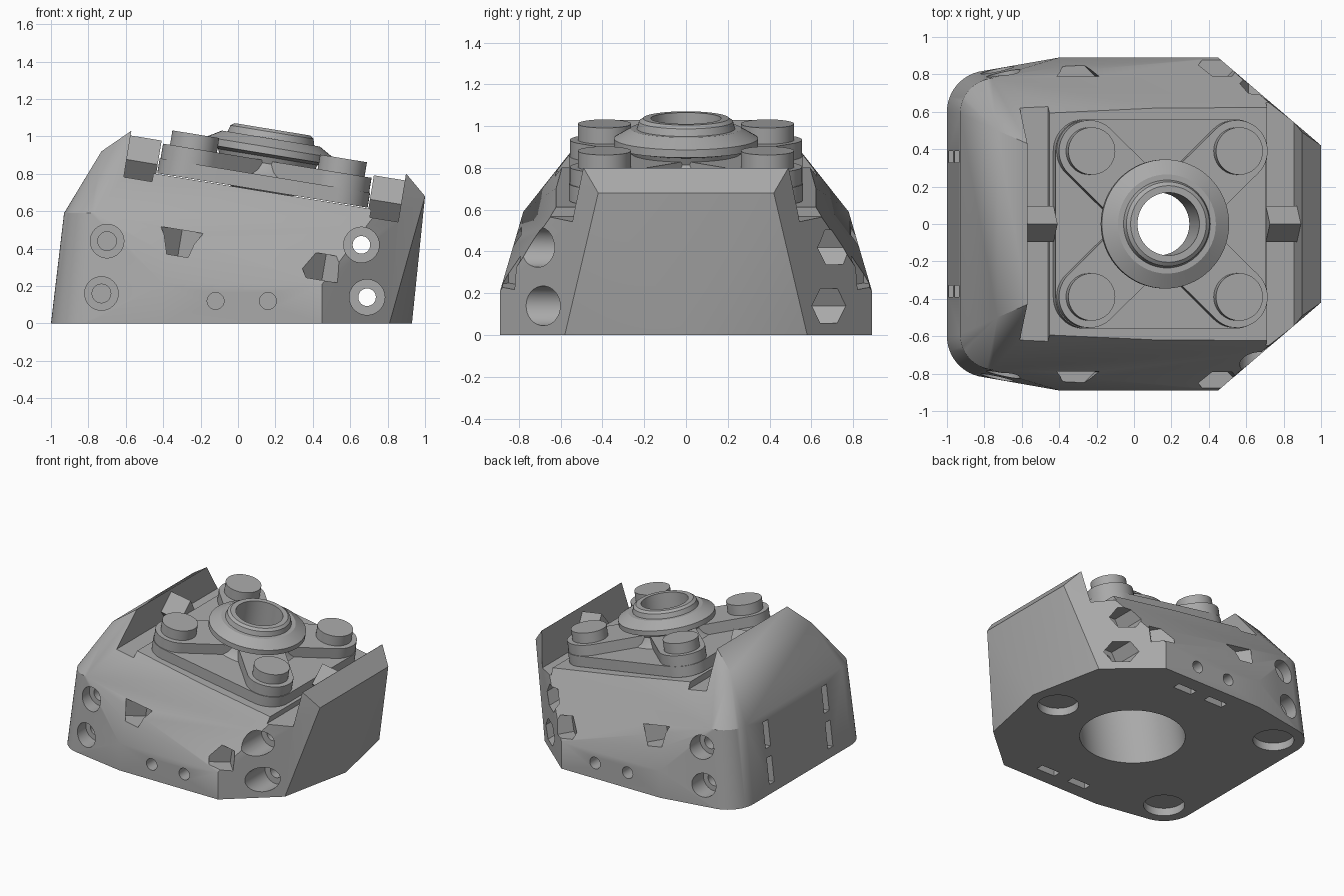
import bpy, bmesh, math
from mathutils import Matrix, Vector

old = bpy.data.objects.get("Cube")
if old:
    bpy.data.objects.remove(old)

grey = bpy.data.materials.new("plain grey")
grey.use_nodes = True
grey.diffuse_color = (0.4, 0.4, 0.4, 1)
grey.node_tree.nodes["Principled BSDF"].inputs["Base Color"].default_value = (0.4, 0.4, 0.4, 1)

# Frame of the tilted mounting bay: its floor is local z = 0
TILT = Matrix.Translation((0.13, 0, 0.707)) @ Matrix.Rotation(math.radians(9.3), 4, 'Y')
SIDES = (-1, 1)


def finish(name, bm, matrix=Matrix()):
    bmesh.ops.transform(bm, matrix=matrix, verts=bm.verts)
    bmesh.ops.recalc_face_normals(bm, faces=bm.faces)
    mesh = bpy.data.meshes.new(name)
    bm.to_mesh(mesh)
    bm.free()
    mesh.materials.append(grey)
    ob = bpy.data.objects.new(name, mesh)
    bpy.context.scene.collection.objects.link(ob)
    return ob


def hull(name, points, matrix=Matrix()):
    bm = bmesh.new()
    for p in points:
        bm.verts.new(p)
    bmesh.ops.convex_hull(bm, input=bm.verts)
    loose = [v for v in bm.verts if not v.link_faces]
    bmesh.ops.delete(bm, geom=loose, context='VERTS')
    bmesh.ops.dissolve_limit(bm, angle_limit=0.01, verts=bm.verts, edges=bm.edges)
    return finish(name, bm, matrix)


def disc(x, y, r, z0, z1, n=48):
    turn = math.tau / n
    return [(x + r * math.cos(i * turn), y + r * math.sin(i * turn), z)
            for i in range(n) for z in (z0, z1)]


def box(name, lo, hi, matrix=Matrix()):
    return hull(name, [(x, y, z) for x in (lo[0], hi[0])
                       for y in (lo[1], hi[1]) for z in (lo[2], hi[2])], matrix)


def side_bore(x, z, y0, y1, r, n=32):
    """Cylinder lying along y."""
    m = Matrix.Translation((x, 0, z)) @ Matrix.Rotation(math.pi / 2, 4, 'X')
    return hull("cutter", disc(0, 0, r, -y0, -y1, n), m)


def cut(target, cutters):
    bpy.context.view_layer.objects.active = target
    for c in cutters:
        mod = target.modifiers.new("cut", 'BOOLEAN')
        mod.operation = 'DIFFERENCE'
        mod.solver = 'EXACT'
        mod.object = c
        bpy.ops.object.modifier_apply(modifier=mod.name)
        bpy.data.objects.remove(c)


def smooth(ob):
    bpy.ops.object.select_all(action='DESELECT')
    ob.select_set(True)
    bpy.context.view_layer.objects.active = ob
    bpy.ops.object.shade_smooth_by_angle(angle=math.radians(28))


# Faceted housing with rounded rear corners
shell = [(0.93, 0, 0)]
for s in SIDES:
    shell += [(0.45, s * 0.89, 0), (0.45, s * 0.89, 0.21), (-0.4, s * 0.89, 0),
              (-0.4, s * 0.89, 0.21), (0.81, s * 0.58, 0), (1, s * 0.42, 0.68),
              (0.9, s * 0.49, 0.8), (-0.57, s * 0.43, 1.03), (-0.73, s * 0.5, 0.92)]
    for i in range(13):
        t = math.radians(180 - 83 * i / 12)
        c, d = math.cos(t), s * math.sin(t)
        shell += [(-0.78 + 0.22 * c, s * 0.6 + 0.22 * d, 0),
                  (-0.74 + 0.19 * c, s * 0.59 + 0.19 * d, 0.59)]
housing = hull("housing", shell)

# Tilted bay between the end walls, with a deeper groove along each wall
W = 0.743
cutters = [box("cutter", (-W, -1.2, 0), (W, 1.2, 0.8), TILT)]
for s in SIDES:
    a = sorted((s * 0.59, s * W))
    cutters.append(box("cutter", (a[0], -1.2, -0.045), (a[1], 1.2, 0.8), TILT))

# Main bore and the foot recesses underneath
cutters.append(hull("cutter", disc(0, 0, 0.37, -1.2, 0.3, 64), TILT))
for x, y in ((0.7, 0), (-0.78, 0.6), (-0.78, -0.6)):
    cutters.append(hull("cutter", disc(x, y, 0.145, -0.1, 0.06)))

for s in SIDES:
    # Small side holes and the nut slots below them
    for x in (-0.12, 0.16):
        cutters.append(side_bore(x, 0.12, s * 0.6, s * 1.1, 0.045))
        cutters.append(box("cutter", (x - 0.08, s * 0.75 - 0.03, -0.1),
                           (x + 0.08, s * 0.75 + 0.03, 0.17)))
    # Counterbored rear screw holes
    for x, z in ((-0.7, 0.44), (-0.73, 0.16)):
        cutters.append(side_bore(x, z, s * 0.7, s * 1.1, 0.09))
        cutters.append(side_bore(x, z, s * 0.5, s * 0.75, 0.05))
    # V-shaped clip pockets
    for x, y, z in ((-0.31, 0.79, 0.43), (0.46, 0.85, 0.3)):
        m = (Matrix.Translation((x, s * y, z)) @ Matrix.Rotation(math.radians(9.3), 4, 'Y')
             @ Matrix.Rotation(math.pi / 4, 4, 'Z'))
        cutters.append(box("cutter", (-0.08, -0.08, -0.07), (0.08, 0.08, 0.07), m))
    # Upright slots in the rear face
    for x, z in ((-0.98, 0.17), (-0.95, 0.44)):
        m = Matrix.Translation((x, s * 0.36, z)) @ Matrix.Rotation(0.118, 4, 'Y')
        cutters.append(box("cutter", (-0.06, -0.03, -0.1), (0.06, 0.03, 0.1), m))

# Through bolts in the chamfered corners: round one side, hexagonal the other
for x, z in ((0.66, 0.42), (0.69, 0.14)):
    cutters.append(side_bore(x, z, -1.1, -0.52, 0.095))
    cutters.append(side_bore(x, z, 0.52, 1.1, 0.095, 6))
    cutters.append(side_bore(x, z, -1.1, 1.1, 0.047))
cut(housing, cutters)
smooth(housing)

# Clip ridges on the inner faces of the end walls
for s, name in ((-1, "rear_clip"), (1, "front_clip")):
    section = [(0, 0.18), (0.095, 0.05), (0, -0.06), (-0.095, 0.05)]
    hull(name, [(s * a, y, z) for a in (0.575, 0.75) for y, z in section], TILT)

# Mounting plate: rounded slab and crossed arms
corners = [(x, y) for x in (-0.4, 0.4) for y in (-0.39, 0.39)]
plate = hull("mount_plate", [p for x, y in corners for p in disc(x, y, 0.17, 0.004, 0.085)], TILT)
arms = [hull("cross_arm", [p for k in SIDES
                           for p in disc(k * 0.4, k * s * 0.39, 0.165, 0.06, 0.165)], TILT)
        for s in SIDES]
for part in [plate] + arms:
    cut(part, [hull("cutter", disc(0, 0, 0.18, -0.2, 0.6), TILT)])
    smooth(part)

# Bolt heads
for x, y in corners:
    smooth(hull("bolt_head", disc(x, y, 0.127, 0.15, 0.243), TILT))

# Flanged collar, turned around the bore axis
profile = [(0.168, 0.0), (0.31, 0.08), (0.275, 0.11), (0.255, 0.15), (0.27, 0.185),
           (0.345, 0.2), (0.345, 0.238), (0.265, 0.285), (0.235, 0.285),
           (0.225, 0.32), (0.205, 0.335), (0.168, 0.335)]
bm = bmesh.new()
ring = [bm.verts.new((r, 0, z)) for r, z in profile]
edges = [bm.edges.new((ring[i - 1], ring[i])) for i in range(len(ring))]
bmesh.ops.spin(bm, geom=ring + edges, cent=(0, 0, 0), axis=(0, 0, 1),
               angle=math.tau, steps=64, use_duplicate=False)
bmesh.ops.remove_doubles(bm, verts=bm.verts, dist=0.0005)
smooth(finish("collar", bm, TILT))
